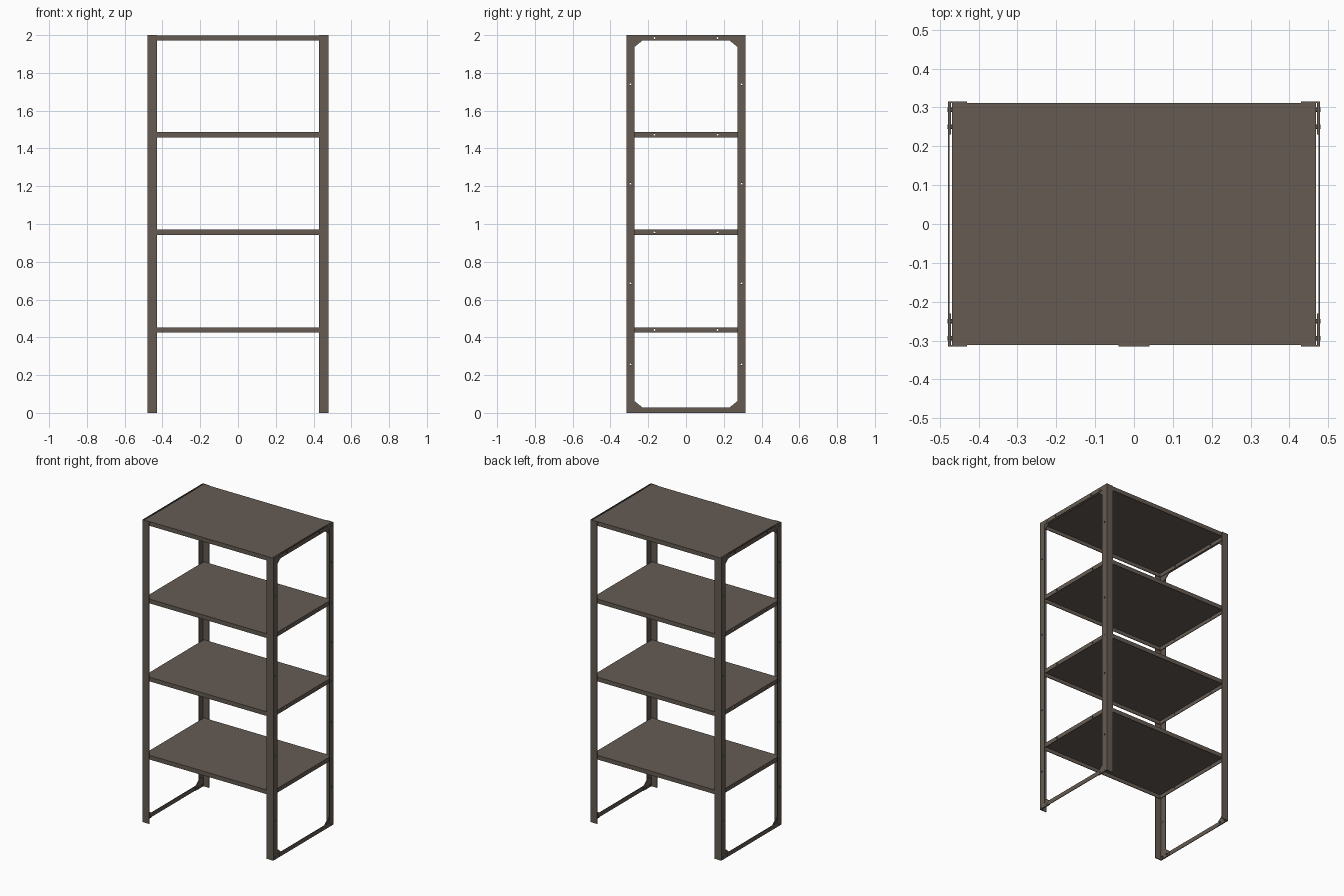
import bpy, bmesh, math
from mathutils import Matrix, Vector

cube = bpy.data.objects.get("Cube")
if cube:
    bpy.data.objects.remove(cube, do_unlink=True)

steel = bpy.data.materials.new("brown_grey_steel")
steel.use_nodes = True
colour = (0.13, 0.105, 0.086, 1)
steel.diffuse_color = colour
steel.node_tree.nodes["Principled BSDF"].inputs["Base Color"].default_value = colour

HALF_X, HALF_Y, HEIGHT = 0.479, 0.315, 2.0
SHEET = 0.004
LIP = 0.028
SHELF_TOPS = {"bottom": 0.453, "lower": 0.97, "upper": 1.486, "top": 1.999}
SIDES = {"left": 1, "right": -1}
ENDS = {"front": -1, "back": 1}


def finish(name, bm):
    bmesh.ops.recalc_face_normals(bm, faces=bm.faces)
    mesh = bpy.data.meshes.new(name)
    bm.to_mesh(mesh)
    bm.free()
    mesh.materials.append(steel)
    obj = bpy.data.objects.new(name, mesh)
    bpy.context.collection.objects.link(obj)
    return obj


def prism(name, points, offset):
    """Extrude a flat outline along an offset."""
    bm = bmesh.new()
    face = bm.faces.new([bm.verts.new(p) for p in points])
    moved = bmesh.ops.extrude_face_region(bm, geom=[face])["geom"]
    verts = [v for v in moved if isinstance(v, bmesh.types.BMVert)]
    bmesh.ops.translate(bm, verts=verts, vec=offset)
    return finish(name, bm)


def box(name, low, high):
    (x0, y0, z0), (x1, y1, z1) = low, high
    outline = [(x0, y0, z0), (x1, y0, z0), (x1, y1, z0), (x0, y1, z0)]
    return prism(name, outline, (0, 0, z1 - z0))


def rods(name, centres, radius, length, sides=10):
    """Cylinders along x, gathered in one object."""
    bm = bmesh.new()
    turn = Matrix.Rotation(math.pi / 2, 4, "Y")
    for c in centres:
        bmesh.ops.create_cone(bm, cap_ends=True, segments=sides, radius1=radius, radius2=radius,
                              depth=length, matrix=Matrix.Translation(Vector(c)) @ turn)
    return finish(name, bm)


def bake(obj):
    """Turn the modifiers into plain geometry."""
    graph = bpy.context.evaluated_depsgraph_get()
    mesh = bpy.data.meshes.new_from_object(obj.evaluated_get(graph))
    obj.modifiers.clear()
    obj.data = mesh


drilled = []

# Shelves: folded trays open below
for level, top in SHELF_TOPS.items():
    x, y = 0.468, HALF_Y - SHEET
    tray = box(level + "_shelf", (-x, -y, top - LIP), (x, y, top))
    bm = bmesh.new()
    bm.from_mesh(tray.data)
    bmesh.ops.delete(bm, geom=[f for f in bm.faces if f.normal.z < -0.9], context="FACES")
    bm.to_mesh(tray.data)
    bm.free()
    fold = tray.modifiers.new("sheet", "SOLIDIFY")
    fold.thickness, fold.offset, fold.use_even_offset = SHEET, -1, True
    drilled.append(tray)

for side, sx in SIDES.items():
    outer, inner = sx * HALF_X, sx * (HALF_X - SHEET)
    # Corner posts: angle sections
    for end, sy in ENDS.items():
        section = [(0.43, HALF_Y), (HALF_X, HALF_Y), (HALF_X, 0.272),
                   (HALF_X - SHEET, 0.272), (HALF_X - SHEET, HALF_Y - SHEET), (0.43, HALF_Y - SHEET)]
        drilled.append(prism(f"{end}_{side}_post", [(sx * x, sy * y, 0) for x, y in section],
                             (0, 0, HEIGHT)))
        # Corner gussets against the inside of the post
        for label, z, up in (("lower", 0, 1), ("upper", HEIGHT, -1)):
            shape = [(0.311, 0), (0.23, 0), (0.23, 0.028), (0.272, 0.062), (0.311, 0.062)]
            prism(f"{label}_{end}_{side}_gusset", [(inner, sy * y, z + up * h) for y, h in shape],
                  (-sx * SHEET, 0, 0))
    # Side rails
    for label, z in (("lower", 0), ("upper", HEIGHT - LIP)):
        rail = box(f"{label}_{side}_rail", (min(outer, inner), -0.272, z),
                   (max(outer, inner), 0.272, z + LIP))
        drilled.append(rail)
    # Bolts joining shelves, gussets and posts
    spots = [(y, top - LIP / 2) for top in SHELF_TOPS.values() for y in (-0.294, 0.294)]
    spots += [(y, z) for y in (-0.294, -0.25, 0.25, 0.294) for z in (0.014, 1.986)]
    rods(f"{side}_bolts", [(sx * 0.472, y, z) for y, z in spots], 0.006, 0.016, 6)

# Drilled holes through posts, rails and shelf lips
holes = [(0, y, z) for y in (-0.294, 0.294) for z in (0.257, 0.686, 1.213, 1.74)]
holes += [(0, y, top - LIP / 2) for y in (-0.167, 0.167) for top in SHELF_TOPS.values()]
cutter = rods("hole_cutter", holes, 0.005, 1.2)
cutter.hide_render = True
for obj in drilled:
    cut = obj.modifiers.new("holes", "BOOLEAN")
    cut.operation, cut.solver, cut.object = "DIFFERENCE", "EXACT", cutter
bpy.context.view_layer.update()
for obj in drilled:
    bake(obj)
bpy.data.objects.remove(cutter, do_unlink=True)

# Plain plate on the front lip of the top shelf
box("front_plate", (-0.04, -HALF_Y, 1.973), (0.04, -HALF_Y + SHEET, 1.998))
